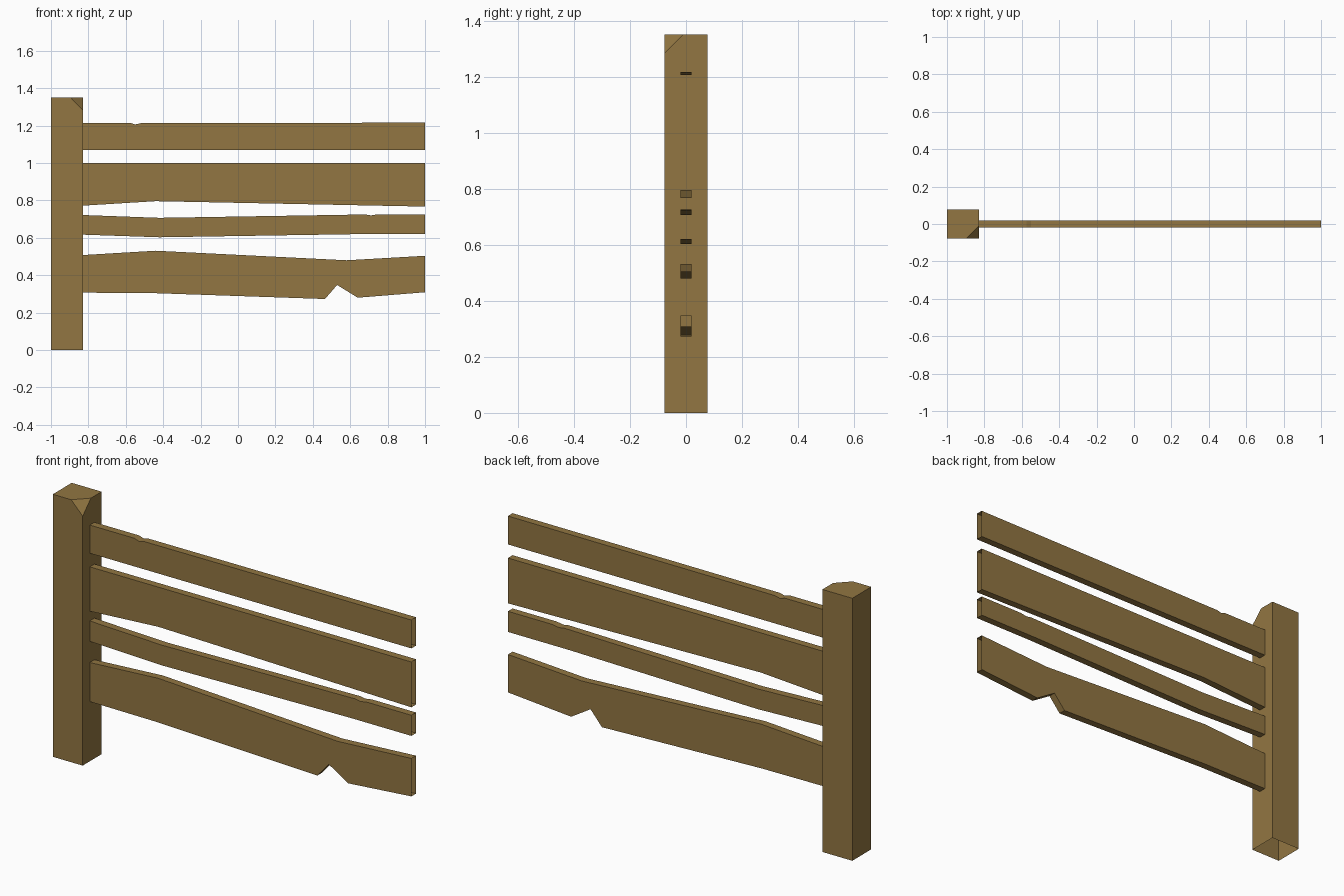
import bpy, bmesh
from mathutils import Vector

if "Cube" in bpy.data.objects:
    bpy.data.objects.remove(bpy.data.objects["Cube"])

LEFT, JOIN, RIGHT = -1.0, -0.83, 1.0
HALF_POST, HALF_PLANK, HEIGHT = 0.077, 0.019, 1.35

wood = bpy.data.materials.new("wood")
wood.diffuse_color = (0.287, 0.181, 0.054, 1)
wood.use_nodes = True
wood.node_tree.nodes["Principled BSDF"].inputs["Base Color"].default_value = wood.diffuse_color


def finish(bm, name):
    mesh = bpy.data.meshes.new(name)
    bm.to_mesh(mesh)
    bm.free()
    mesh.materials.append(wood)
    obj = bpy.data.objects.new(name, mesh)
    bpy.context.collection.objects.link(obj)
    return obj


def plank(name, top, bottom):
    """Board with an xz outline, hollow and open at both ends."""
    outline = bottom + top[::-1]
    bm = bmesh.new()
    front = [bm.verts.new((x, -HALF_PLANK, z)) for x, z in outline]
    back = [bm.verts.new((x, HALF_PLANK, z)) for x, z in outline]
    bm.faces.new(front)
    bm.faces.new(back[::-1])
    n = len(outline)
    for i in range(n):
        j = (i + 1) % n
        if outline[i][0] == outline[j][0]:
            continue  # open end
        bm.faces.new((front[j], front[i], back[i], back[j]))
    finish(bm, name)


# Post with a chipped top corner and an open underside
bm = bmesh.new()
bmesh.ops.create_cube(bm, size=1)
bmesh.ops.scale(bm, vec=(JOIN - LEFT, 2 * HALF_POST, HEIGHT), verts=bm.verts)
bmesh.ops.translate(bm, vec=((LEFT + JOIN) / 2, 0, HEIGHT / 2), verts=bm.verts)
a = Vector((-0.895, -HALF_POST, HEIGHT))
b = Vector((JOIN, -0.01, HEIGHT))
c = Vector((JOIN, -HALF_POST, 1.283))
normal = (c - a).cross(b - a)
if normal.z < 0:
    normal.negate()
bmesh.ops.bisect_plane(bm, geom=bm.verts[:] + bm.edges[:] + bm.faces[:],
                       plane_co=a, plane_no=normal, clear_outer=True)
bmesh.ops.holes_fill(bm, edges=[e for e in bm.edges if e.is_boundary], sides=4)
bmesh.ops.recalc_face_normals(bm, faces=bm.faces)
bmesh.ops.delete(bm, geom=[f for f in bm.faces if f.calc_center_median().z < 0.01],
                 context='FACES_ONLY')
finish(bm, "post")

# Four worn planks, from the top down
plank("top_plank",
      [(JOIN, 1.215), (-0.575, 1.215), (-0.55, 1.206), (-0.52, 1.213), (RIGHT, 1.216)],
      [(JOIN, 1.07), (RIGHT, 1.07)])
plank("wide_plank",
      [(JOIN, 1.0), (RIGHT, 1.0)],
      [(JOIN, 0.772), (-0.44, 0.796), (RIGHT, 0.767)])
plank("narrow_plank",
      [(JOIN, 0.722), (-0.42, 0.707), (0.68, 0.725), (0.71, 0.72), (0.75, 0.726), (RIGHT, 0.726)],
      [(JOIN, 0.617), (-0.42, 0.603), (0.65, 0.62), (RIGHT, 0.62)])
plank("bottom_plank",
      [(JOIN, 0.508), (-0.44, 0.531), (0.58, 0.48), (RIGHT, 0.504)],
      [(JOIN, 0.307), (-0.44, 0.304), (0.465, 0.273), (0.53, 0.348), (0.64, 0.28), (RIGHT, 0.309)])
